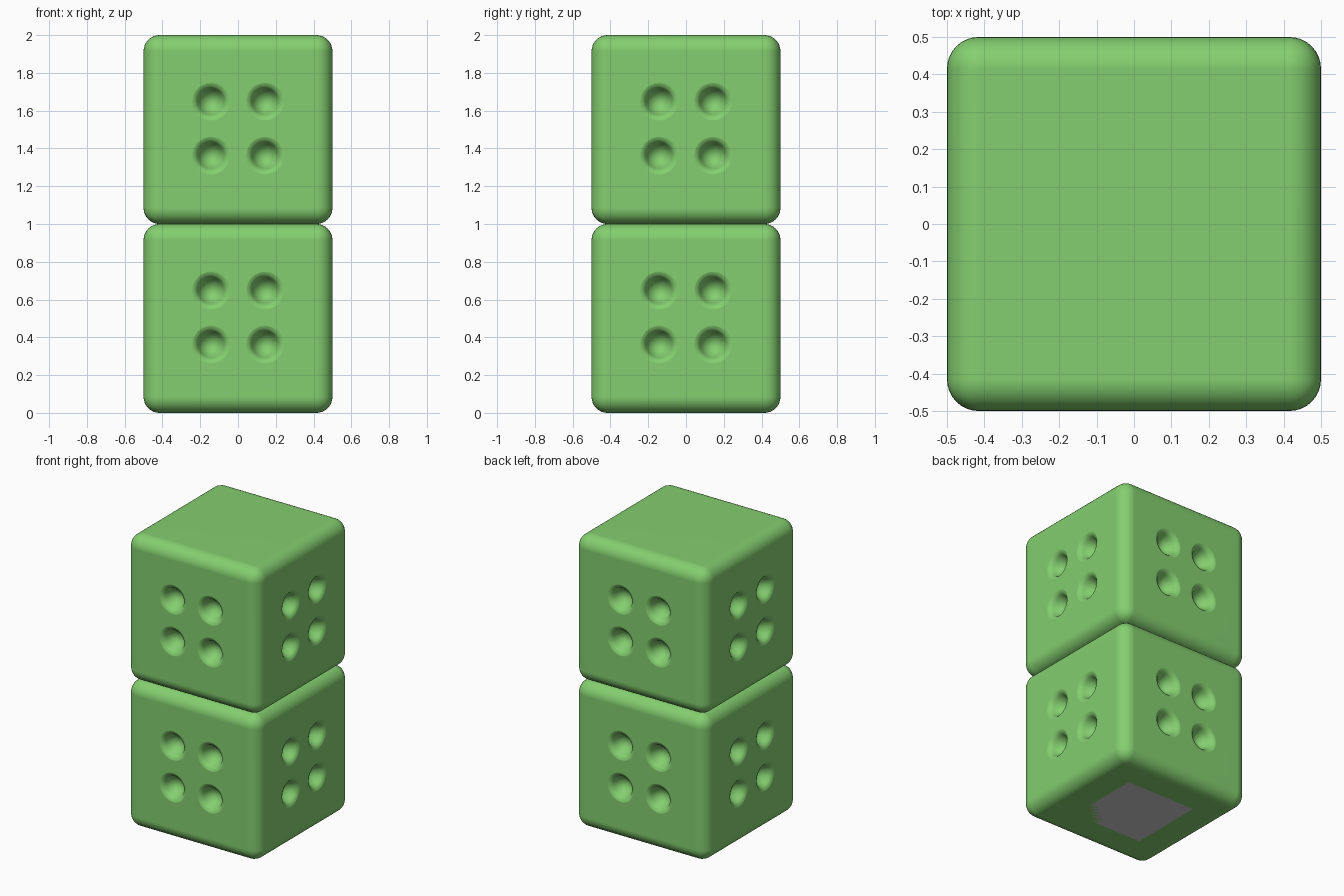
import bpy, bmesh, math
from mathutils import Matrix, Vector

if "Cube" in bpy.data.objects:
    bpy.data.objects.remove(bpy.data.objects["Cube"])

green = bpy.data.materials.new("green")
green.diffuse_color = (0.23, 0.62, 0.16, 1)
green.use_nodes = True
green.node_tree.nodes["Principled BSDF"].inputs["Base Color"].default_value = green.diffuse_color

PIP = 0.143      # pip offset from face centre
SIDES = 32
# pip cutter profile: radius, height relative to the face (bowl with a softened rim)
BOWL = [(0.022, -0.078), (0.042, -0.068), (0.058, -0.050), (0.068, -0.030),
        (0.075, -0.016), (0.084, -0.007), (0.096, -0.002), (0.104, 0.001), (0.104, 0.05)]


def obj_from(bm, name):
    me = bpy.data.meshes.new(name)
    bm.to_mesh(me)
    bm.free()
    ob = bpy.data.objects.new(name, me)
    bpy.context.collection.objects.link(ob)
    return ob


def add_pip(bm, mat):
    rings = [[bm.verts.new(mat @ Vector((r * math.cos(a), r * math.sin(a), h)))
              for a in (2 * math.pi * i / SIDES for i in range(SIDES))] for r, h in BOWL]
    base = bm.verts.new(mat @ Vector((0, 0, -0.081)))
    for i in range(SIDES):
        j = (i + 1) % SIDES
        bm.faces.new((base, rings[0][j], rings[0][i]))
        for lo, hi in zip(rings, rings[1:]):
            bm.faces.new((lo[i], lo[j], hi[j], hi[i]))
    bm.faces.new(rings[-1])


def die(name, zc):
    # rounded cube
    bm = bmesh.new()
    bmesh.ops.create_cube(bm, size=1, matrix=Matrix.Translation((0, 0, zc)))
    bmesh.ops.bevel(bm, geom=bm.edges[:], offset=0.085, segments=8, profile=0.5, affect='EDGES')
    body = obj_from(bm, name)
    body.data.materials.append(green)

    # four pips on each of the four sides
    bm = bmesh.new()
    for q in range(4):
        turn = Matrix.Translation((0, 0, zc)) @ Matrix.Rotation(q * math.pi / 2, 4, 'Z')
        for u in (-PIP, PIP):
            for v in (-PIP, PIP):
                add_pip(bm, turn @ Matrix.Translation((u, -0.5, v + 0.005))
                        @ Matrix.Rotation(math.pi / 2, 4, 'X'))
    bmesh.ops.recalc_face_normals(bm, faces=bm.faces[:])
    cutter = obj_from(bm, name + "_pip_cutter")
    cutter.data.materials.append(green)
    cutter.hide_render = True

    mod = body.modifiers.new("pips", 'BOOLEAN')
    mod.operation, mod.solver, mod.object = 'DIFFERENCE', 'EXACT', cutter
    bpy.ops.object.select_all(action='DESELECT')
    body.select_set(True)
    bpy.context.view_layer.objects.active = body
    bpy.ops.object.modifier_apply(modifier=mod.name)
    bpy.data.objects.remove(cutter)
    bpy.ops.object.shade_smooth_by_angle(angle=math.radians(40))
    body.modifiers.new("normals", 'WEIGHTED_NORMAL').keep_sharp = True


die("lower_block", 0.5)
die("upper_block", 1.5)

# small grey base plate flush with the underside
bm = bmesh.new()
bmesh.ops.create_grid(bm, x_segments=1, y_segments=1, size=0.26)
bmesh.ops.reverse_faces(bm, faces=bm.faces[:])
obj_from(bm, "base_plate")
